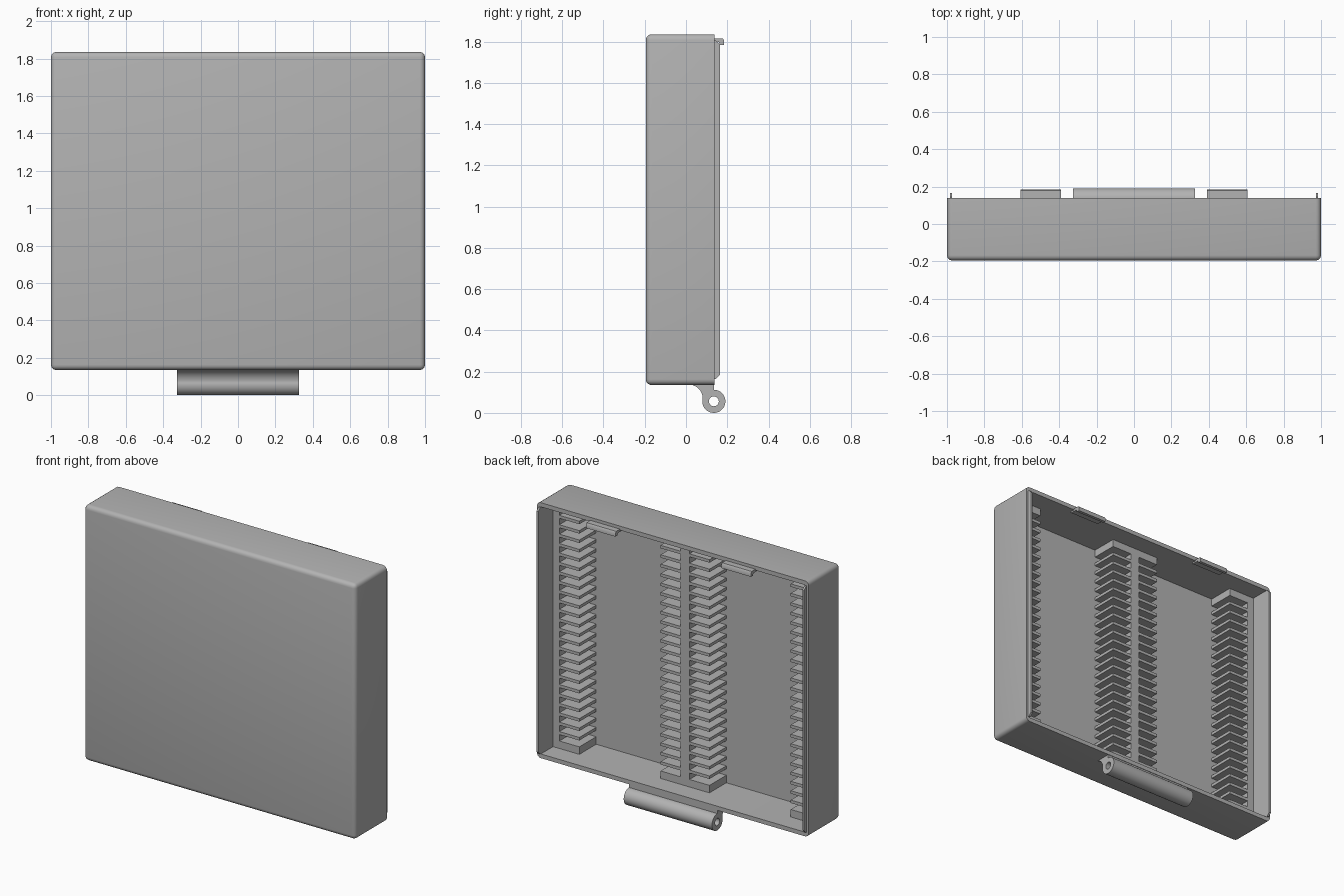
import bpy, bmesh
from math import cos, sin, pi, radians
from mathutils import Vector

cube = bpy.data.objects.get("Cube")
if cube:
    bpy.data.objects.remove(cube, do_unlink=True)

grey = bpy.data.materials.new("plain grey")
grey.use_nodes = True
COLOUR = (0.45, 0.45, 0.45, 1)
grey.diffuse_color = COLOUR
grey.node_tree.nodes["Principled BSDF"].inputs["Base Color"].default_value = COLOUR

BOTTOM, TOP = 0.135, 1.835
FRONT, RIM = -0.195, 0.138
WALL = 0.028
FLOOR = FRONT + WALL
RAIL_BACK = 0.01


def finish(bm, name):
    bmesh.ops.recalc_face_normals(bm, faces=bm.faces)
    mesh = bpy.data.meshes.new(name)
    bm.to_mesh(mesh)
    bm.free()
    mesh.materials.append(grey)
    obj = bpy.data.objects.new(name, mesh)
    bpy.context.collection.objects.link(obj)
    return obj


def smooth(obj):
    bpy.ops.object.select_all(action='DESELECT')
    obj.select_set(True)
    bpy.context.view_layer.objects.active = obj
    bpy.ops.object.shade_smooth_by_angle(angle=radians(35))


def add_box(bm, x, y, z):
    verts = bmesh.ops.create_cube(bm, size=1)["verts"]
    for v in verts:
        v.co = Vector([(r[0] + r[1]) / 2 + c * (r[1] - r[0]) for r, c in zip((x, y, z), v.co)])
    return verts


def profile(name, outlines, x0, x1):
    """Extrude closed (y, z) outlines along x; an inner outline becomes a hole."""
    curve = bpy.data.curves.new(name, 'CURVE')
    curve.dimensions, curve.fill_mode = '2D', 'BOTH'
    curve.extrude = (x1 - x0) / 2
    for points in outlines:
        spline = curve.splines.new('POLY')
        spline.points.add(len(points) - 1)
        for p, (y, z) in zip(spline.points, points):
            p.co = (y, z, 0, 1)
        spline.use_cyclic_u = True
    obj = bpy.data.objects.new(name, curve)
    obj.rotation_euler = (pi / 2, 0, pi / 2)
    obj.location.x = (x0 + x1) / 2
    curve.materials.append(grey)
    bpy.context.collection.objects.link(obj)
    bpy.ops.object.select_all(action='DESELECT')
    obj.select_set(True)
    bpy.context.view_layer.objects.active = obj
    bpy.ops.object.convert(target='MESH')
    smooth(obj)
    return obj


def arc(cy, cz, r, start, end, steps):
    angles = [radians(start + (end - start) * i / steps) for i in range(steps + 1)]
    return [(cy + r * cos(a), cz + r * sin(a)) for a in angles]


# Rounded tray, open at the back
bm = bmesh.new()
add_box(bm, (-1, 1), (FRONT, RIM), (BOTTOM, TOP))
rounded = [e for e in bm.edges if not all(v.co.y > 0 for v in e.verts)]
bmesh.ops.bevel(bm, geom=rounded, offset=0.028, segments=4, profile=0.5, affect='EDGES')
bm.normal_update()
back = max(bm.faces, key=lambda f: f.calc_center_median().y)
bmesh.ops.inset_region(bm, faces=[back], thickness=WALL)
cavity = bmesh.ops.extrude_face_region(bm, geom=[back])["geom"]
bmesh.ops.delete(bm, geom=[back], context='FACES')
for v in cavity:
    if isinstance(v, bmesh.types.BMVert):
        v.co.y = FLOOR
smooth(finish(bm, "tray"))

# Slide racks: a rail with a thick stop at each end and thin slats between
LOW, HIGH = BOTTOM + WALL, TOP - WALL
SLOTS, STOP, SLAT = 25, 0.05, 0.02
pitch = (HIGH - LOW - 2 * STOP + SLAT) / SLOTS


def rack(name, rail, slat_spans):
    bm = bmesh.new()
    depth = (FLOOR, RAIL_BACK)
    add_box(bm, rail, depth, (LOW, HIGH))
    for span in slat_spans:
        add_box(bm, span, depth, (LOW, LOW + STOP))
        add_box(bm, span, depth, (HIGH - STOP, HIGH))
        for i in range(1, SLOTS):
            z = LOW + STOP - SLAT + i * pitch
            add_box(bm, span, depth, (z, z + SLAT))
    finish(bm, name)


rack("centre_rack", (-0.033, 0.033), [(-0.18, -0.033), (0.033, 0.18)])
rack("left_rack", (0.925, 1 - WALL), [(0.778, 0.925)])
rack("right_rack", (WALL - 1, -0.925), [(-0.925, -0.778)])

# Locating lips and snap hooks on both sides
lip = [(0.1, 0.165), (0.145, 0.165), (0.165, 0.185), (0.165, 1.785), (0.145, 1.805), (0.1, 1.805)]
hook = [(0.11, 1.815), (0.178, 1.815), (0.185, 1.805), (0.185, 1.782),
        (0.165, 1.782), (0.16, 1.797), (0.11, 1.797)]
for side, s in (("left", 1), ("right", -1)):
    profile(side + "_lip", [lip], *sorted((s * 0.972, s * 0.985)))
    profile(side + "_hook", [hook], *sorted((s * 0.39, s * 0.608)))

# Hinge barrel blended into the underside by a concave arm
CY, CZ = 0.135, 0.056
outline = arc(0.014, 0.07, 0.067, 90, 0, 10) + arc(CY, CZ, 0.056, 170, 450, 32)
outline += [(RIM - 0.003, BOTTOM + 0.01), (0.014, BOTTOM + 0.01)]
profile("hinge_barrel", [outline, arc(CY, CZ, 0.024, 0, 345, 23)], -0.325, 0.325)
